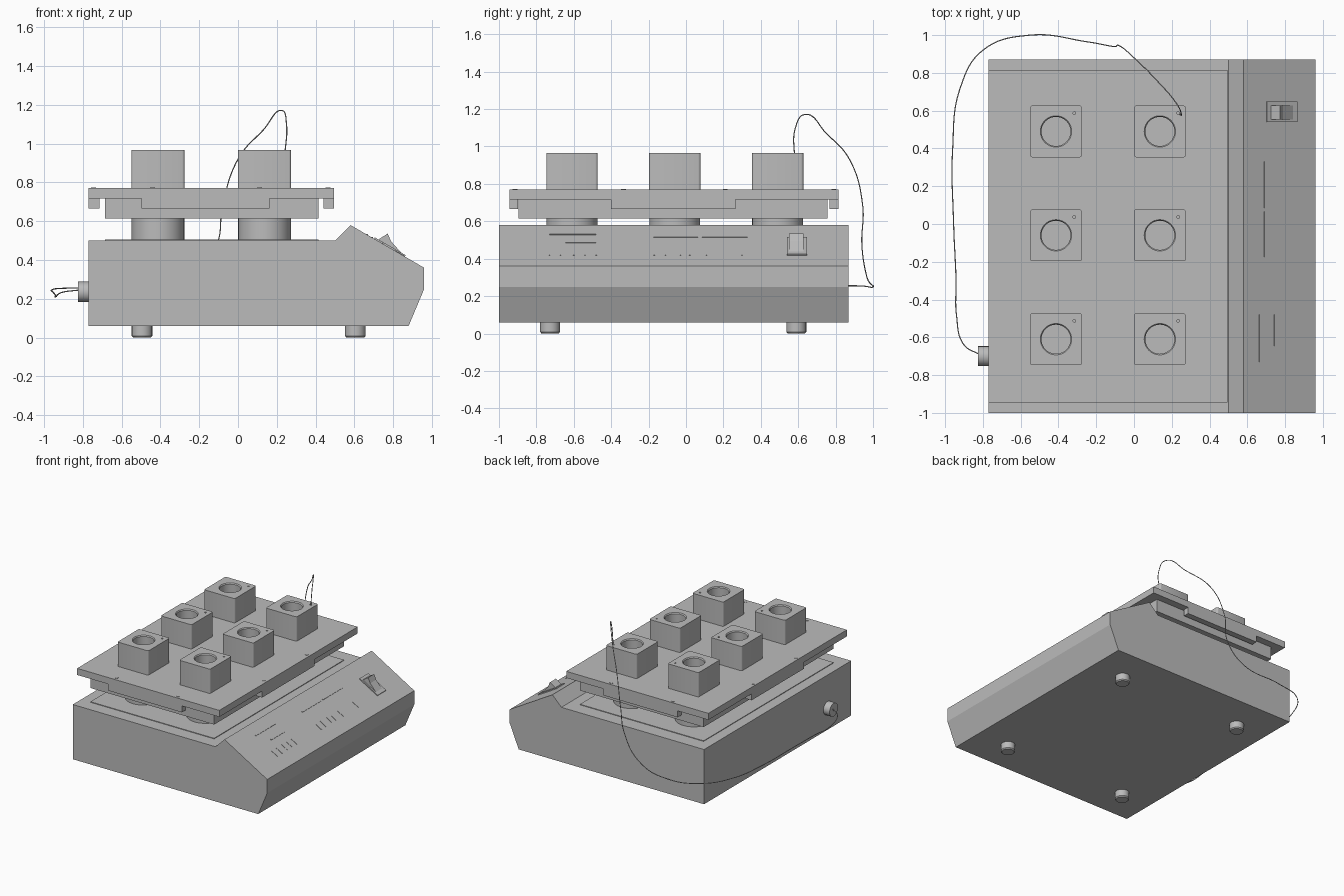
import bpy, bmesh, math
from mathutils import Matrix, Vector

if "Cube" in bpy.data.objects:
    bpy.data.objects.remove(bpy.data.objects["Cube"], do_unlink=True)

grey = bpy.data.materials.new("light_grey")
grey.use_nodes = True
COLOUR = (0.5, 0.5, 0.5, 1)
grey.diffuse_color = COLOUR
grey.node_tree.nodes["Principled BSDF"].inputs["Base Color"].default_value = COLOUR


def finish(name, bm, smooth=False):
    bmesh.ops.recalc_face_normals(bm, faces=bm.faces)
    mesh = bpy.data.meshes.new(name)
    bm.to_mesh(mesh)
    bm.free()
    mesh.materials.append(grey)
    ob = bpy.data.objects.new(name, mesh)
    bpy.context.collection.objects.link(ob)
    if smooth:
        smooth_by_angle(ob)
    return ob


def activate(ob):
    bpy.ops.object.select_all(action='DESELECT')
    ob.select_set(True)
    bpy.context.view_layer.objects.active = ob


def smooth_by_angle(ob):
    activate(ob)
    bpy.ops.object.shade_smooth_by_angle(angle=math.radians(35))


def box(name, x, y, z):
    """Box from (min, max) ranges."""
    bm = bmesh.new()
    bmesh.ops.create_cube(bm, size=1)
    for v in bm.verts:
        v.co = [r[0] if c < 0 else r[1] for c, r in zip(v.co, (x, y, z))]
    return finish(name, bm)


def add_cone(bm, at, r1, r2, depth, turn=Matrix(), sides=40):
    """Round solid whose first end is centred on the given point."""
    bmesh.ops.create_cone(bm, cap_ends=True, segments=sides, radius1=r1, radius2=r2, depth=depth,
                          matrix=Matrix.Translation(at) @ turn @ Matrix.Translation((0, 0, depth / 2)))


def cylinder(name, at, r, depth, turn=Matrix(), sides=40):
    bm = bmesh.new()
    add_cone(bm, at, r, r, depth, turn, sides)
    return finish(name, bm, True)


def extrude_profile(name, points, y0, y1):
    """Side outline in x and z, swept along y."""
    bm = bmesh.new()
    face = bm.faces.new([bm.verts.new((x, y0, z)) for x, z in points])
    out = bmesh.ops.extrude_face_region(bm, geom=[face])["geom"]
    moved = [v for v in out if isinstance(v, bmesh.types.BMVert)]
    bmesh.ops.translate(bm, verts=moved, vec=(0, y1 - y0, 0))
    return finish(name, bm)


# Housing with sloped control panel
extrude_profile("housing", [(-.77, .06), (.88, .06), (.96, .25), (.96, .36),
                            (.58, .58), (.5, .5), (-.77, .5)], -1, .87)
box("housing_top_plate", (-.687, .414), (-.895, .757), (.495, .505))

# Feet
for x in (-.495, .605):
    for y in (-.727, .59):
        bm = bmesh.new()
        add_cone(bm, (x, y, 0), .046, .053, .008)
        add_cone(bm, (x, y, .008), .053, .053, .055)
        finish("foot", bm, True)

# Moving tray with hanging edge flanges
box("tray", (-.77, .495), (-.945, .815), (.717, .77))
box("tray_underplate", (-.687, .414), (-.895, .757), (.615, .718))
for x in (-.77, .44):
    box("side_flange", (x, x + .055), (-.4, .265), (.665, .72))
for y in (-.945, .767):
    box("end_flange", (-.497, .162), (y, y + .048), (.665, .72))

# Tray screws
screws = [(x, y) for x in (-.44, .11) for y in (-.915, .79)]
screws += [(x, y) for x in (-.745, .465) for y in (-.335, .21)]
for x, y in screws:
    cylinder("tray_screw", (x, y, .765), .013, .008, sides=16)

# Sample block: rounded corners, a deep well and a probe hole
block = box("sample_block", (-.137, .137), (-.137, .137), (0, .197))
bm = bmesh.new()
bm.from_mesh(block.data)
uprights = [e for e in bm.edges if abs(e.verts[0].co.z - e.verts[1].co.z) > .1]
bmesh.ops.bevel(bm, geom=uprights, offset=.012, segments=3, profile=.5, affect='EDGES')
bm.to_mesh(block.data)
bm.free()
for at, r, lip, depth in (((0, 0, .197), .077, .083, .15), ((.097, .097, .197), .007, .007, .1)):
    bm = bmesh.new()
    # Revolved cutter outline
    outline = [(0, -depth), (r, -depth), (r, -.008), (lip, 0), (lip, .02), (0, .02)]
    verts = [bm.verts.new((x, 0, z)) for x, z in outline]
    edges = [bm.edges.new(pair) for pair in zip(verts, verts[1:])]
    bmesh.ops.spin(bm, geom=verts + edges, cent=(0, 0, 0), axis=(0, 0, 1),
                   angle=math.tau, steps=40, use_merge=True)
    bmesh.ops.remove_doubles(bm, verts=bm.verts, dist=.0001)
    bmesh.ops.translate(bm, verts=bm.verts, vec=at)
    cutter = finish("well_cutter", bm)
    cutter.hide_render = True
    activate(block)
    cut = block.modifiers.new("well", 'BOOLEAN')
    cut.operation, cut.solver, cut.object = 'DIFFERENCE', 'EXACT', cutter
    bpy.ops.object.modifier_apply(modifier=cut.name)
    bpy.data.objects.remove(cutter, do_unlink=True)
smooth_by_angle(block)

# Blocks and the round supports beneath them
spots = [(x, y) for x in (-.413, .137) for y in (-.61, -.06, .49)]
for i, (x, y) in enumerate(spots):
    ob = block
    if i:
        ob = block.copy()
        bpy.context.collection.objects.link(ob)
    ob.location = (x, y, .769)
    cylinder("tray_support", (x, y, .5), .136, .12, sides=48)

# Cable socket and cable
cylinder("cable_socket", (-.825, -.7, .235), .053, .06, Matrix.Rotation(math.pi / 2, 4, 'Y'))
path = [(-.82, -.69, .245), (-.9, -.64, .235), (-.94, -.48, .21), (-.942, -.3, .22),
        (-.955, 0, .235), (-.96, .4, .245), (-.92, .72, .253), (-.8, .92, .255),
        (-.55, 1, .25), (-.25, .965, .31), (-.11, .94, .48), (-.08, .945, .68),
        (0, .88, .92), (.13, .75, 1.07), (.23, .63, 1.17), (.25, .585, 1.1), (.24, .58, .93)]
curve = bpy.data.curves.new("cable", 'CURVE')
curve.dimensions = '3D'
curve.bevel_depth = .003
curve.bevel_resolution = 2
curve.use_fill_caps = True
spline = curve.splines.new('BEZIER')
spline.bezier_points.add(len(path) - 1)
for point, co in zip(spline.bezier_points, path):
    point.co = co
    point.handle_left_type = point.handle_right_type = 'AUTO'
curve.materials.append(grey)
cable = bpy.data.objects.new("cable", curve)
bpy.context.collection.objects.link(cable)

# Control panel frame: x runs down the slope, y along it, z out of it
slope = math.atan2(.22, .38)
panel = Matrix.Translation((.58, 0, .58)) @ Matrix.Rotation(slope, 4, 'Y')


def panel_box(name, u, y, height=.004):
    ob = box(name, u, y, (-.004, height))
    ob.data.transform(panel)


# Raised strips and short ticks on the panel
def strip(z, y0, y1):
    u = (.58 - z) / math.sin(slope)
    panel_box("panel_strip", (u - .004, u + .004), (y0, y1))


for z, y0, y1 in ((.53, -.73, -.48), (.485, -.645, -.48), (.515, -.175, .065), (.515, .085, .33)):
    strip(z, y0, y1)
for y in (-.73, -.67, -.6, -.54, -.48, -.17, -.11, -.03, .02, .11, .3):
    panel_box("panel_tick", (.265, .325), (y - .003, y + .003), .003)

# Rocker switch
panel_box("switch_bezel", (.14, .325), (.54, .648), .008)
extrude_profile("switch_rocker", [(.715, .5), (.75, .522), (.772, .536), (.79, .495),
                                  (.85, .428), (.84, .42)], .552, .628)
